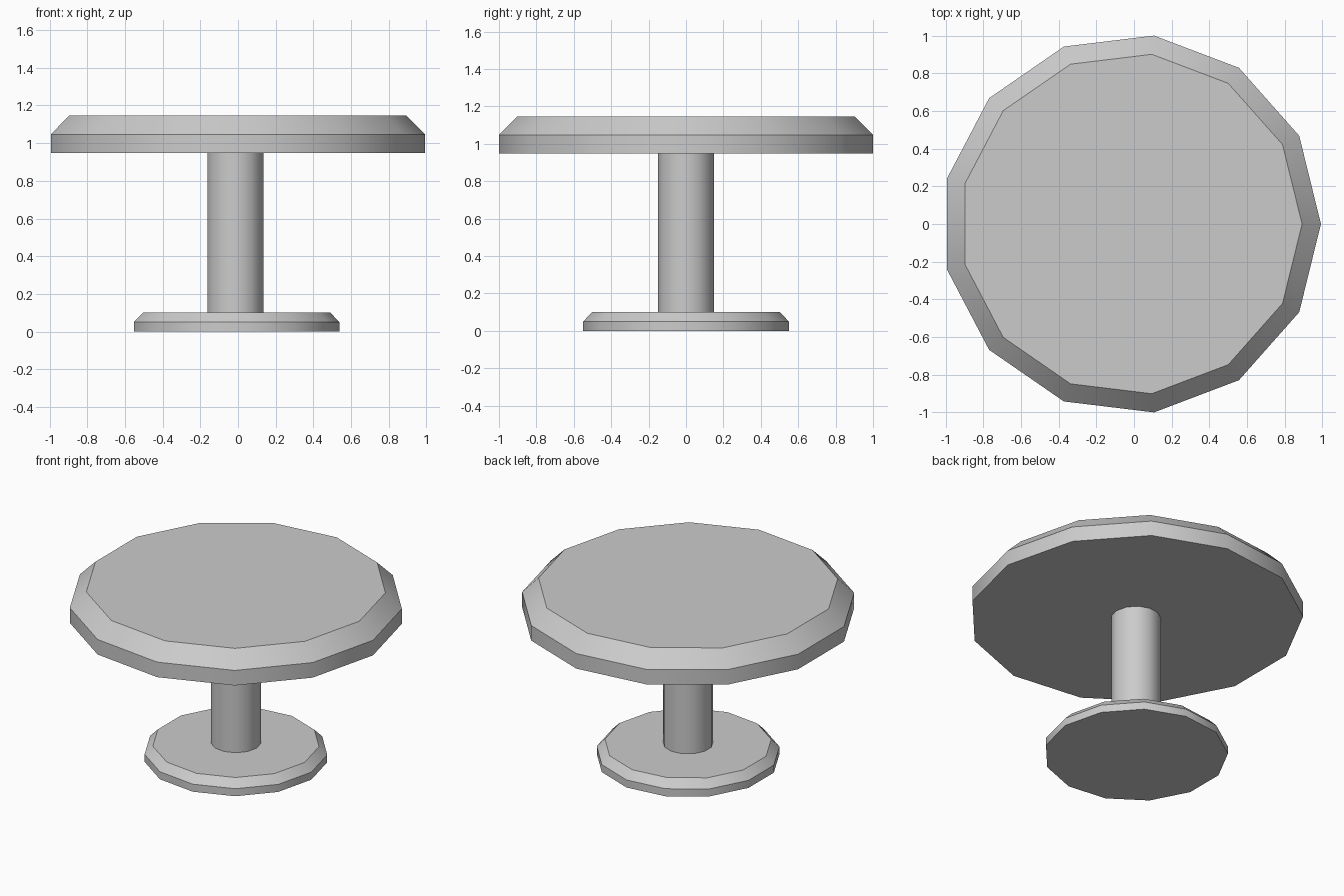
import bpy, bmesh, math

if "Cube" in bpy.data.objects:
    bpy.data.objects.remove(bpy.data.objects["Cube"])

SIDES = 13
CX = -0.015  # odd-sided polygon: axis offset so the bounds are centred


def lathe(name, profile):
    """Capped 13-sided solid from (radius, z) rings, listed bottom to top."""
    bm = bmesh.new()
    rings = []
    for r, z in profile:
        rings.append([bm.verts.new((CX + r * math.cos(2 * math.pi * i / SIDES),
                                    r * math.sin(2 * math.pi * i / SIDES), z))
                      for i in range(SIDES)])
    for low, high in zip(rings, rings[1:]):
        for i in range(SIDES):
            j = (i + 1) % SIDES
            bm.faces.new((low[i], low[j], high[j], high[i]))
    bm.faces.new(rings[0][::-1])
    bm.faces.new(rings[-1])
    mesh = bpy.data.meshes.new(name)
    bm.to_mesh(mesh)
    bm.free()
    obj = bpy.data.objects.new(name, mesh)
    bpy.context.collection.objects.link(obj)
    bpy.ops.object.select_all(action='DESELECT')
    obj.select_set(True)
    bpy.context.view_layer.objects.active = obj
    bpy.ops.object.shade_smooth_by_angle(angle=math.radians(30))
    return obj


# Chamfered foot
lathe("base", [(0.554, 0), (0.554, 0.05), (0.504, 0.101)])
# Central column
lathe("stem", [(0.151, 0.101), (0.151, 0.947)])
# Chamfered top
lathe("table_top", [(1.007, 0.947), (1.007, 1.047), (0.907, 1.147)])
